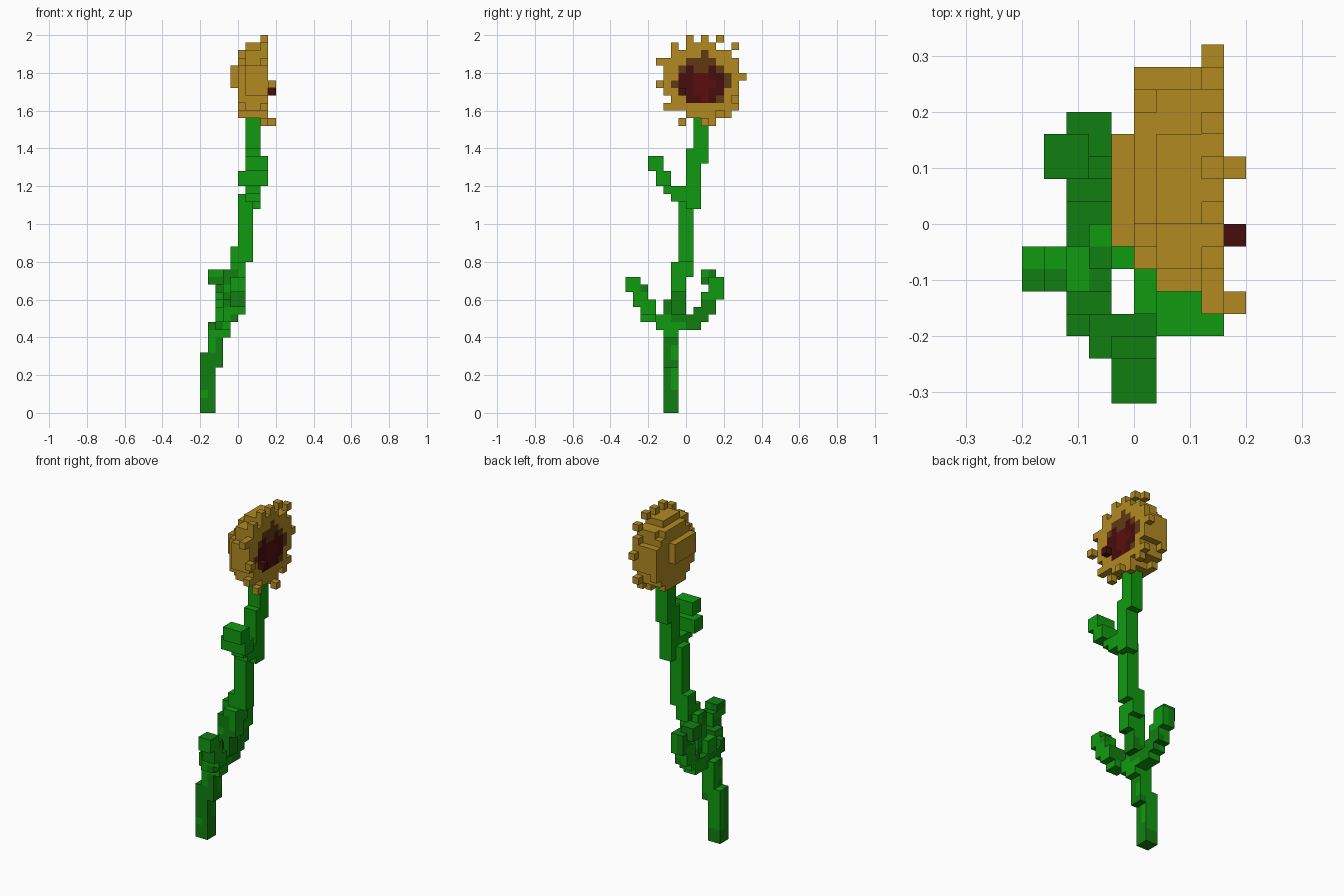
import bpy
import math
from mathutils import Vector, noise

if "Cube" in bpy.data.objects:
    bpy.data.objects.remove(bpy.data.objects["Cube"], do_unlink=True)

U = 0.04  # edge length of one block


def to_linear(c):
    c /= 255
    return c / 12.92 if c <= 0.04045 else ((c + 0.055) / 1.055) ** 2.4


def make_material(name, rgb):
    mat = bpy.data.materials.new(name)
    mat.use_nodes = True
    col = (*[to_linear(c) for c in rgb], 1)
    mat.diffuse_color = col
    bsdf = mat.node_tree.nodes["Principled BSDF"]
    bsdf.inputs["Base Color"].default_value = col
    bsdf.inputs["Roughness"].default_value = 0.9
    return mat


MATS = [make_material(n, c) for n, c in (
    ("leaf green", (16, 155, 16)),
    ("dark green", (17, 126, 17)),
    ("petal yellow", (178, 138, 34)),
    ("seed brown", (96, 57, 17)),
    ("deep red", (70, 13, 13)),
    ("red", (92, 13, 14)),
)]
GREEN, DARK, YELLOW, BROWN, DEEP, RED = range(6)


def box(x0, x1, y0, y1, z0, z1):
    """Set of block cells filling a box given in block units."""
    return {(x, y, z) for x in range(x0, x1) for y in range(y0, y1) for z in range(z0, z1)}


def disc(x, cy, cz, r):
    """One layer of blocks forming a round disc facing x."""
    return {(x, y, z) for y in range(-8, 9) for z in range(36, 51)
            if math.hypot(y + 0.5 - cy, z + 0.5 - cz) <= r}


def boxes(*rows):
    return set().union(*[box(*r) for r in rows])


# Stem: stacked segments stepping sideways as they climb
stem = boxes(
    (-5, -3, -3, -1, 0, 8), (-4, -2, -3, -1, 6, 12), (-3, -1, -3, -1, 10, 15),
    (-2, 0, -2, 0, 13, 19), (-1, 1, -2, 0, 16, 20), (-1, 1, -1, 1, 18, 22),
    (0, 2, -1, 1, 20, 29), (1, 3, 0, 2, 27, 35), (1, 3, 1, 3, 33, 40))

# Leaves
front_leaf = boxes(
    (-1, 1, -8, -6, 16, 18), (-1, 1, -7, -5, 14, 17), (-1, 1, -6, -4, 13, 15),
    (-2, 0, -6, -4, 12, 15), (-3, -1, -5, -4, 12, 14), (-3, -1, -4, -2, 11, 13))
back_leaf = boxes(
    (-4, -2, 2, 4, 17, 19), (-3, -1, 3, 5, 15, 18), (-3, -1, 2, 4, 13, 16),
    (-3, -1, 1, 3, 12, 14), (-3, -1, -1, 2, 11, 13))
upper_leaf = boxes(
    (1, 4, -5, -3, 32, 34), (0, 4, -4, -2, 30, 32), (1, 3, -3, 0, 29, 30),
    (1, 3, -2, 0, 28, 29))

# Flower head: full discs in front, smaller layers behind
flower_head = box(-1, 0, -1, 4, 43, 46) | disc(0, 2.5, 43.5, 4.5)
for layer in (1, 2, 3):
    flower_head |= disc(layer, 2, 44, 5)

# Petal tips around the rim, a few pushed forward
petals = {(3, y, z) for y, z in (
    (0, 49), (2, 49), (4, 49), (-2, 48), (6, 48), (-4, 46), (-3, 46), (6, 46),
    (-3, 40), (-1, 38), (3, 38), (5, 39), (6, 40), (7, 44))}
petals |= {(4, -4, 43), (4, 2, 38)}

seed_bump = {(4, -1, 42)}

# Seed pattern on the face, top row first, starting at block y = -2, z = 47
SEEDS = ("....B...",
         "..BBBB..",
         ".BDBBDB.",
         ".DDRRDDB",
         "BDDRRRDB",
         ".BDRRDD.",
         "..DDRDB.")


def head_colour(cell, normal):
    x, y, z = cell
    row, col = 47 - z, y + 2
    if x == 3 and normal[0] == 1 and 0 <= row < 7 and 0 <= col < 8:
        return {".": YELLOW, "B": BROWN, "D": DEEP, "R": RED}[SEEDS[row][col]]
    return YELLOW


def green_colour(cell, normal):
    # Mottled low on the plant, plain green higher up
    if cell[2] >= 19:
        return GREEN
    if cell[2] < 2:
        return DARK
    p = Vector(cell) * 0.43 + Vector(normal) * 0.2
    return DARK if noise.noise(p) > 0.05 else GREEN


def leaf_colour(cell, normal):
    # Leaf tops are dark
    return DARK if normal[2] == 1 else green_colour(cell, normal)


PARTS = (
    ("stem", stem, green_colour),
    ("front_leaf", front_leaf, leaf_colour),
    ("back_leaf", back_leaf, leaf_colour),
    ("upper_leaf", upper_leaf, lambda c, n: GREEN),
    ("flower_head", flower_head, head_colour),
    ("petal_tips", petals, lambda c, n: YELLOW),
    ("seed_bump", seed_bump, lambda c, n: DEEP),
)
ALL_CELLS = set().union(*[p[1] for p in PARTS])


def build_part(name, cells, colour):
    """Mesh of the exposed block faces of one part."""
    verts, faces, slots = {}, [], []
    for cell in sorted(cells):
        for axis in range(3):
            for side in (0, 1):
                normal = [0, 0, 0]
                normal[axis] = 2 * side - 1
                if tuple(c + n for c, n in zip(cell, normal)) in ALL_CELLS:
                    continue
                a, b = (axis + 1) % 3, (axis + 2) % 3
                quad = []
                for da, db in ((0, 0), (1, 0), (1, 1), (0, 1)):
                    p = list(cell)
                    p[axis] += side
                    p[a] += da
                    p[b] += db
                    quad.append(verts.setdefault(tuple(p), len(verts)))
                faces.append(quad if side else quad[::-1])
                slots.append(colour(cell, normal))
    used = sorted(set(slots))
    mesh = bpy.data.meshes.new(name)
    mesh.from_pydata([[c * U for c in v] for v in verts], [], faces)
    for i in used:
        mesh.materials.append(MATS[i])
    for poly, slot in zip(mesh.polygons, slots):
        poly.material_index = used.index(slot)
    mesh.update()
    bpy.context.collection.objects.link(bpy.data.objects.new(name, mesh))


done = set()
for part_name, part_cells, rule in PARTS:
    build_part(part_name, part_cells - done, rule)
    done |= part_cells
